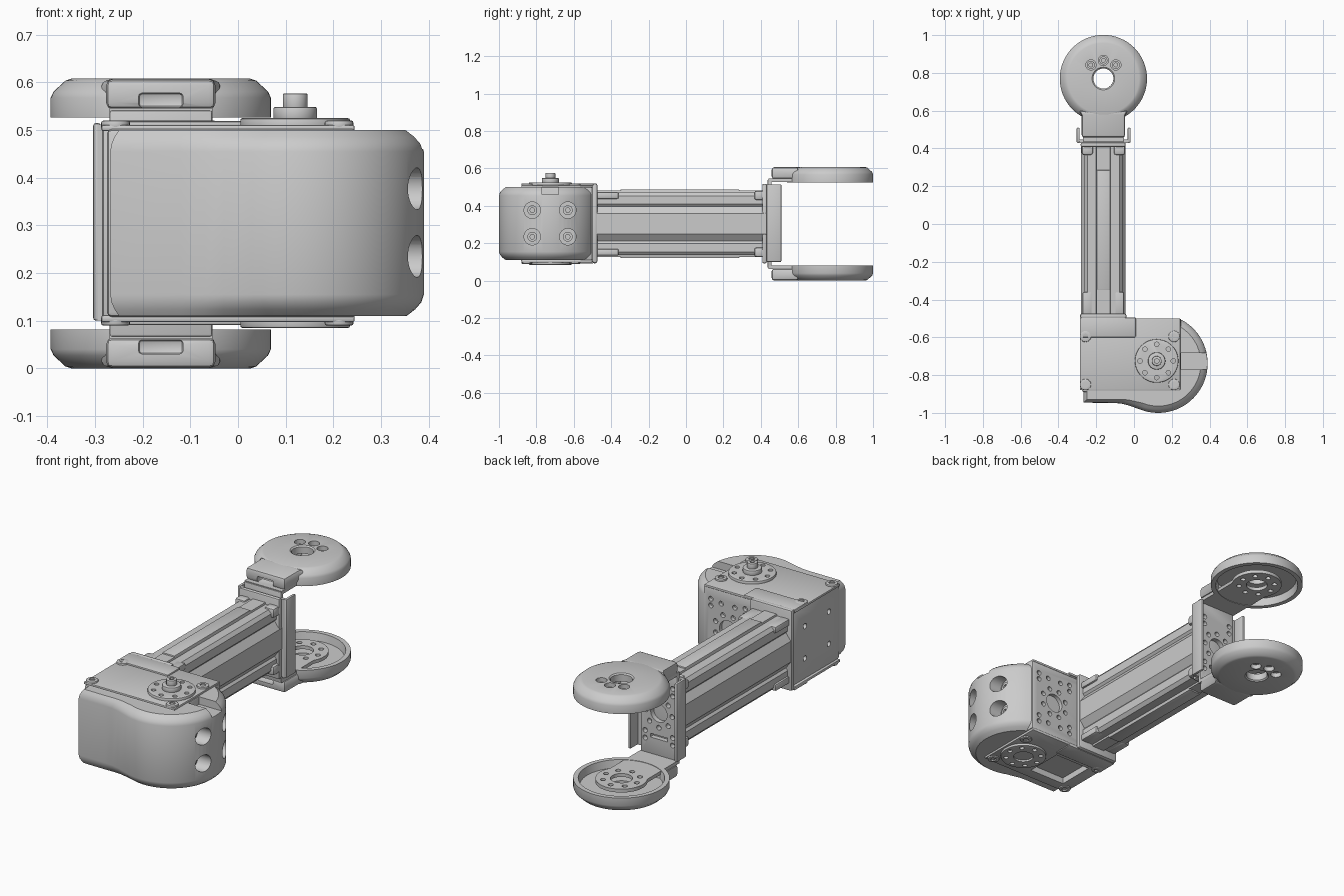
import bpy, bmesh
from math import sin, cos, pi, radians
from mathutils import Matrix, Vector

if "Cube" in bpy.data.objects:
    bpy.data.objects.remove(bpy.data.objects["Cube"])

CX, ZC = -0.162, 0.304          # arm centre line in x, mid height
AXIS = {'x': Matrix.Rotation(pi / 2, 4, 'Y'), 'y': Matrix.Rotation(pi / 2, 4, 'X'), 'z': Matrix.Identity(4)}


def finish(bm, name, bevel=0, seg=2, limit=40):
    bmesh.ops.recalc_face_normals(bm, faces=bm.faces)
    me = bpy.data.meshes.new(name)
    bm.to_mesh(me)
    bm.free()
    ob = bpy.data.objects.new(name, me)
    bpy.context.collection.objects.link(ob)
    if bevel:
        m = ob.modifiers.new("bevel", 'BEVEL')
        m.width, m.segments, m.angle_limit = bevel, seg, radians(limit)
        m.limit_method = 'ANGLE'
        apply(ob, m)
    return ob


def apply(ob, mod):
    bpy.ops.object.select_all(action='DESELECT')
    bpy.context.view_layer.objects.active = ob
    ob.select_set(True)
    bpy.ops.object.modifier_apply(modifier=mod.name)


def box(name, x0, x1, y0, y1, z0, z1, bevel=0, seg=2):
    bm = bmesh.new()
    bmesh.ops.create_cube(bm, size=1, matrix=Matrix.Translation(((x0 + x1) / 2, (y0 + y1) / 2, (z0 + z1) / 2))
                          @ Matrix.Diagonal((x1 - x0, y1 - y0, z1 - z0, 1)))
    return finish(bm, name, bevel, seg)


def cyls(name, centres, r, depth, axis='z', n=24, bevel=0):
    bm = bmesh.new()
    for c in centres:
        bmesh.ops.create_cone(bm, cap_ends=True, segments=n, radius1=r, radius2=r, depth=depth,
                              matrix=Matrix.Translation(c) @ AXIS[axis])
    return finish(bm, name, bevel)


def loft(name, rings, bevel=0, seg=2, limit=40):
    bm = bmesh.new()
    loops = [[bm.verts.new(p) for p in r] for r in rings]
    n = len(loops[0])
    for a, b in zip(loops, loops[1:]):
        for i in range(n):
            bm.faces.new((a[i], a[(i + 1) % n], b[(i + 1) % n], b[i]))
    bm.faces.new(loops[0])
    bm.faces.new(loops[-1])
    return finish(bm, name, bevel, seg, limit)


def prism(name, pts, a, b, axis='z', bevel=0, seg=2, limit=40):
    return loft(name, [[(p, q, t) if axis == 'z' else (p, t, q) for p, q in pts] for t in (a, b)], bevel, seg, limit)


def cut(objs, cutter):
    cutter.hide_render = True
    for ob in objs:
        m = ob.modifiers.new("cut", 'BOOLEAN')
        m.operation, m.object, m.solver = 'DIFFERENCE', cutter, 'EXACT'
        apply(ob, m)
    bpy.data.objects.remove(cutter)


def mirror_up(ob, name):
    me = ob.data.copy()
    me.transform(Matrix.Translation((0, 0, 2 * ZC)) @ Matrix.Diagonal((1, 1, -1, 1)))
    me.flip_normals()
    bpy.context.collection.objects.link(bpy.data.objects.new(name, me))


def arc(cx, cy, r, a0, a1, n):
    return [(cx + r * cos(radians(a0 + (a1 - a0) * i / n)), cy + r * sin(radians(a0 + (a1 - a0) * i / n)))
            for i in range(n + 1)]


def ring(c, r, n, axis='z', start=0.0):
    c = Vector(c)
    return [c + AXIS[axis] @ Vector((r * cos(start + 2 * pi * i / n), r * sin(start + 2 * pi * i / n), 0))
            for i in range(n)]


# Motor body with bottom recess, back hole pattern and side holes
body = box("motor_body", -0.275, 0.25, -0.89, -0.5, 0.108, 0.502, 0.01)
bottom_plate = box("bottom_plate", -0.287, 0.245, -0.88, -0.5, 0.097, 0.112, 0.005)
cut([body, bottom_plate], box("recess_cutter", -0.22, -0.01, -0.82, -0.62, 0.05, 0.13))
back = (0.105, -0.5, ZC)
cut([body], cyls("back_bore", [back], 0.05, 0.04, 'y', 32))
small = ring(back, 0.078, 8, 'y', pi / 8)
small += [(back[0] + sx * 0.1, -0.5, ZC + dz) for sx in (-1, 1) for dz in (-0.14, -0.105, 0.105, 0.14)]
small += [(back[0] + sx * 0.04, -0.5, ZC + dz) for sx in (-1, 1) for dz in (-0.13, 0.13)]
cut([body], cyls("back_holes", small, 0.013, 0.04, 'y', 16))
cut([body], cyls("side_holes", [(-0.275, y, z) for y in (-0.8, -0.6) for z in (0.22, 0.39)], 0.014, 0.04, 'x', 16))

# Top plate, raised rear strips and corner screws
box("top_plate", -0.287, 0.245, -0.88, -0.5, 0.498, 0.511, 0.005)
box("top_rear_strip", -0.287, 0.01, -0.6, -0.495, 0.505, 0.519, 0.005)
box("bottom_rear_strip", -0.287, 0.01, -0.6, -0.495, 0.091, 0.105, 0.005)
corners = [(x, y) for x in (-0.257, 0.212) for y in (-0.85, -0.595)]
for z, nm in ((0.511, "top"), (0.099, "bottom")):
    bosses = cyls(nm + "_corner_screws", [(x, y, z) for x, y in corners], 0.03, 0.018, bevel=0.004)
    s = 1 if nm == "top" else -1
    cut([bosses], cyls("socket_cutter", [(x, y, z + s * 0.01) for x, y in corners], 0.016, 0.016, n=6))


# Rounded front shell with cable notch and bolt holes
def shell_outline(d, z):
    pts = [(-0.268 + d / 2, -0.87), (-0.268 + d / 2, -0.946 + d / 2), (-0.12, -0.947 + d / 2),
           (-0.07, -0.95 + d * 0.6), (-0.03, -0.96 + d * 0.8)]
    pts += arc(0.128, -0.738, 0.262 - d, -112, 62, 36) + [(0.22, -0.62), (0.22, -0.87)]
    return [(x, y, z) for x, y in pts]


steps = [(0.036, 0.0), (0.018, 0.014), (0.005, 0.029), (0.0, 0.045)]
shell = loft("front_shell", [shell_outline(d, 0.11 + h) for d, h in steps]
             + [shell_outline(d, 0.5 - h) for d, h in steps[::-1]])
cut([shell], box("notch_cutter", 0.2, 0.45, -0.77, -0.682, 0.46, 0.56))
bolts = [(y, z) for y in (-0.822, -0.632) for z in (0.235, 0.377)]
cut([shell], cyls("bolt_hole_cutter", [(0.38, y, z) for y, z in bolts], 0.044, 0.14, 'x', 32))
heads = cyls("shell_bolts", [(0.305, y, z) for y, z in bolts], 0.026, 0.03, 'x')
cut([heads], cyls("hex_cutter", [(0.32, y, z) for y, z in bolts], 0.013, 0.03, 'x', 6))

# Output horns on top and bottom, with the top shaft
hx, hy = 0.12, -0.725
for z, nm in ((0.512, "top_horn"), (0.098, "bottom_horn")):
    horn = cyls(nm, [(hx, hy, z)], 0.115, 0.026, n=48, bevel=0.004)
    s = 1 if z > ZC else -1
    cut([horn], cyls("horn_holes", ring((hx, hy, z + s * 0.013), 0.088, 8), 0.012, 0.03, n=16))
    if s < 0:
        cut([horn], cyls("horn_bore", [(hx, hy, z - 0.013)], 0.05, 0.02, n=32))
cyls("shaft_collar", [(hx, hy, 0.535)], 0.046, 0.028, n=32, bevel=0.005)
pin = cyls("shaft_pin", [(hx, hy, 0.56)], 0.026, 0.034, bevel=0.003)
cut([pin], cyls("pin_socket", [(hx, hy, 0.577)], 0.013, 0.03, n=6))

# Extruded beam: stepped profile with a shorter ridge on top and bottom
quarter = [(0.118, 0.055), (0.09, 0.093), (0.1, 0.105), (0.1, 0.15), (0.085, 0.168), (0.038, 0.168), (0.036, 0.177)]
prof = [(CX + sx * x, ZC + sz * z) for sx, sz, q in
        ((1, 1, quarter), (-1, 1, quarter[::-1]), (-1, -1, quarter), (1, -1, quarter[::-1])) for x, z in q]
prism("beam", prof, -0.49, 0.43, 'y')
box("beam_ridge", CX - 0.036, CX + 0.036, -0.35, 0.285, ZC - 0.184, ZC + 0.184, 0.004)
for sx in (-1, 1):
    for sz in (-1, 1):
        x, z = CX + sx * 0.085, ZC + sz * 0.152
        box("beam_near_tab", x - 0.025, x + 0.025, -0.48, -0.36, z - 0.018, z + 0.018, 0.008)
        box("beam_far_tab", x - 0.03, x + 0.03, 0.365, 0.42, z - 0.025, z + 0.025, 0.012)

# Bracket plates clamping both beam ends
box("near_bracket_plate", -0.285, -0.04, -0.502, -0.474, 0.093, 0.52, 0.01)
box("far_beam_plate", -0.282, -0.045, 0.408, 0.432, 0.093, 0.518, 0.008)

# Far U bracket: web with holes and two side flanges
web = box("fork_web", -0.295, -0.03, 0.43, 0.447, 0.1, 0.512)
spine = box("fork_spine", CX - 0.108, CX + 0.108, 0.436, 0.458, 0.066, 0.542, 0.006)
hub = (CX, 0.45, ZC)
cut([web, spine], cyls("web_bore", [hub], 0.048, 0.06, 'y', 32))
slots = ring(hub, 0.077, 8, 'y') + [(CX + sx * 0.08, 0.45, ZC + dz) for sx in (-1, 1)
                                   for dz in (-0.15, -0.11, 0.11, 0.15)]
cut([web, spine], cyls("web_holes", slots, 0.013, 0.06, 'y', 16))
cut([web, spine], box("slot_cutter", CX - 0.05, CX + 0.05, 0.42, 0.48, 0.165, 0.185))
for nm, x in (("left_flange", -0.304), ("right_flange", -0.034)):
    box(nm, x, x + 0.016, 0.43, 0.51, 0.1, 0.515, 0.006)

# Lower fork arm, round cap and neck; each is mirrored to the top
dy = 0.77
tongue = [(CX - 0.108, 0.44), (CX + 0.108, 0.44)] + arc(CX, dy, 0.125, -30, 210, 28)
arm = prism("lower_fork_arm", tongue, 0.062, 0.08)
cut([arm], cyls("arm_bore", [(CX, dy, 0.07)], 0.053, 0.1, n=32))
cut([arm], cyls("arm_holes", ring((CX, dy, 0.07), 0.09, 8), 0.013, 0.1, n=16))

bm = bmesh.new()
section = [(0.053, 0.006), (0.06, 0.0), (0.188, 0.0), (0.2, 0.004), (0.225, 0.027), (0.231, 0.04),
           (0.231, 0.082), (0.207, 0.082), (0.2, 0.042), (0.053, 0.042)]
vs = [bm.verts.new((CX + r, dy, z)) for r, z in section]
es = [bm.edges.new((vs[i], vs[(i + 1) % len(vs)])) for i in range(len(vs))]
bmesh.ops.spin(bm, geom=vs + es, cent=(CX, dy, 0), axis=(0, 0, 1), angle=2 * pi, steps=64)
bmesh.ops.remove_doubles(bm, verts=bm.verts, dist=1e-4)
cap = finish(bm, "lower_round_cap")
trio = [(CX - 0.066, 0.842), (CX, 0.866), (CX + 0.066, 0.842)]
cut([cap], cyls("cap_hole_cutter", [(x, y, 0.0) for x, y in trio], 0.027, 0.06))
screws = cyls("lower_cap_screws", [(x, y, 0.028) for x, y in trio], 0.021, 0.016)
cut([screws], cyls("hex_cutter", [(x, y, 0.02) for x, y in trio], 0.011, 0.02, n=6))

neck = prism("lower_neck", [(CX - 0.115, 0.458), (CX + 0.115, 0.458), (CX + 0.115, 0.575), (CX + 0.13, 0.6),
                            (CX - 0.13, 0.6), (CX - 0.115, 0.575)], 0.001, 0.064, bevel=0.014, seg=2, limit=50)
cut([neck], box("neck_slot_cutter", CX - 0.047, CX + 0.047, 0.44, 0.5, 0.03, 0.06, 0.008))
for ob in (arm, cap, screws, neck):
    mirror_up(ob, ob.name.replace("lower", "upper"))

# Smooth shading with crisp edges
bpy.ops.object.select_all(action='SELECT')
bpy.context.view_layer.objects.active = body
bpy.ops.object.shade_smooth_by_angle(angle=radians(32))
